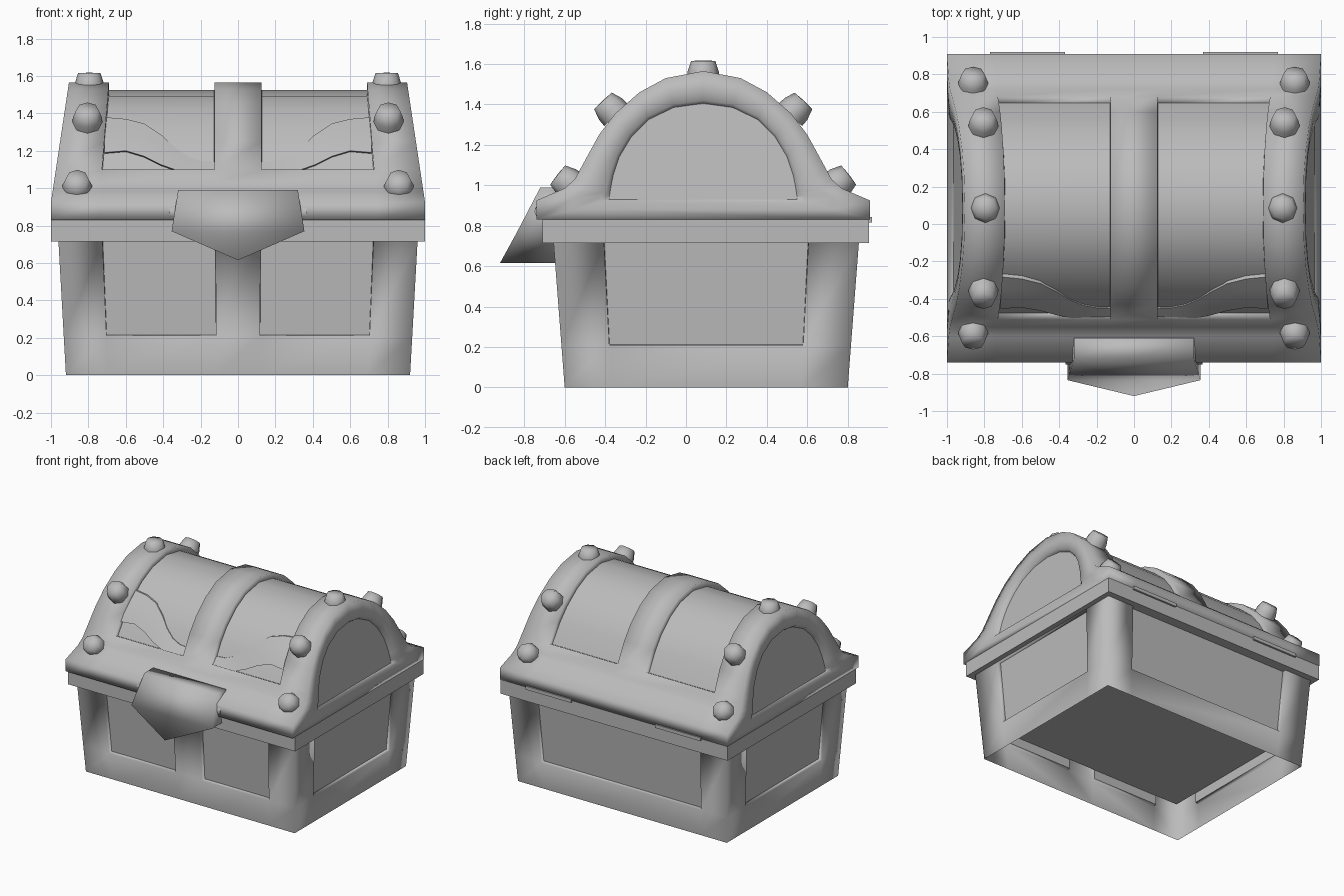
import bpy, bmesh, math
from mathutils import Vector, Matrix

if "Cube" in bpy.data.objects:
    bpy.data.objects.remove(bpy.data.objects["Cube"], do_unlink=True)

grey = bpy.data.materials.new("plain_grey")
grey.use_nodes = True
GREY = (0.5, 0.5, 0.5, 1)
grey.diffuse_color = GREY
grey.node_tree.nodes["Principled BSDF"].inputs["Base Color"].default_value = GREY


def finish(name, bm, angle=None):
    """Turn a bmesh into a smooth object; edges above the angle become sharp."""
    bm.normal_update()
    for f in bm.faces:
        f.smooth = True
    if angle is not None:
        for e in bm.edges:
            if e.calc_face_angle(0) > math.radians(angle):
                e.smooth = False
    me = bpy.data.meshes.new(name)
    bm.to_mesh(me)
    bm.free()
    me.materials.append(grey)
    ob = bpy.data.objects.new(name, me)
    bpy.context.collection.objects.link(ob)
    return ob


def loft(loops):
    """Closed solid through a row of closed loops, capped at both ends."""
    bm = bmesh.new()
    rows = [[bm.verts.new(p) for p in loop] for loop in loops]
    n = len(rows[0])
    for a, b in zip(rows, rows[1:]):
        for i in range(n):
            j = (i + 1) % n
            bm.faces.new((a[i], a[j], b[j], b[i]))
    bm.faces.new(rows[0])
    bm.faces.new(rows[-1])
    bmesh.ops.recalc_face_normals(bm, faces=bm.faces)
    bm.normal_update()
    return bm


def recess(bm, faces, depth):
    """Sink a panel; its floor is crisp while the frame lip stays soft."""
    walls = bmesh.ops.inset_region(bm, faces=faces, thickness=0.002, depth=-depth,
                                   use_even_offset=True, use_boundary=True)["faces"]
    floor_edges = {e for f in faces for e in f.edges}
    for f in walls:
        for e in f.edges:
            if e in floor_edges:
                e.smooth = False


def box(name, x0, x1, y0, y1, z0, z1):
    loops = [[(x, y0, z0), (x, y1, z0), (x, y1, z1), (x, y0, z1)] for x in (x0, x1)]
    return finish(name, loft(loops), 40)


# Chest body: four tapered walls with sunken panels, open underneath
CY = 0.1
LEVELS = (0, 0.21, 0.715)
FRONT = (-1, -0.755, -0.125, 0.125, 0.755, 1)
BACK = (-1, -0.755, 0.755, 1)
SIDE = (-1, -0.67, 0.67, 1)
bm = bmesh.new()
panels = []
walls = [(FRONT, lambda u: (u, -1)), (SIDE, lambda u: (1, u)),
         (BACK, lambda u: (-u, 1)), (SIDE, lambda u: (-1, -u))]
for cols, place in walls:
    grid = []
    for z in LEVELS:
        t = z / 0.715
        hx, hy = 0.92 + 0.04 * t, 0.70 + 0.055 * t
        grid.append([bm.verts.new((place(u)[0] * hx, CY + place(u)[1] * hy, z)) for u in cols])
    for r in range(2):
        for c in range(len(cols) - 1):
            f = bm.faces.new((grid[r][c], grid[r][c + 1], grid[r + 1][c + 1], grid[r + 1][c]))
            if r == 1 and 0 < c < len(cols) - 2 and not (cols is FRONT and c == 2):
                panels.append(f)
bmesh.ops.remove_doubles(bm, verts=bm.verts, dist=0.0005)
bm.normal_update()
for f in panels:
    recess(bm, [f], 0.03)
finish("chest_body", bm)

# Raised floor inside the body
box("chest_floor", -0.9, 0.9, -0.59, 0.79, 0.29, 0.31)

# Rim under the lid
box("body_rim", -1, 1, -0.71, 0.905, 0.715, 0.83)

# Lid: half profiles (y, z) mirrored about the arch centre
AY = 0.085
OUTER = [(-.74, .83), (-.74, .925), (-.60, .985), (-.55, 1.03), (-.512, 1.10), (-.43, 1.25),
         (-.35, 1.355), (-.23, 1.46), (-.10, 1.53), (AY, 1.565)]
INNER = [(-.38, .93), (-.378, .95), (-.375, .97), (-.37, 1.0), (-.36, 1.05), (-.33, 1.14),
         (-.27, 1.24), (-.185, 1.325), (-.06, 1.385), (AY, 1.405)]


def full(half):
    return half + [(2 * AY - y, z) for y, z in reversed(half[:-1])]


def end_x(z):
    return 1.0 - 0.15 * max(0, z - 0.925)


def band_x(z):
    return 0.69 + 0.08 * (1.57 - z)


def between(t):
    return [(a[0] + (b[0] - a[0]) * t, a[1] + (b[1] - a[1]) * t) for a, b in zip(outer, inner)]


outer, inner = full(OUTER), full(INNER)


def lid_half(s):
    """Cross-sections from the sunken end panel, over the rounded arch, to the middle band."""
    return [[(s * (end_x(z) - 0.035), y, z) for y, z in inner],
            [(s * (end_x(z) - 0.008), y, z) for y, z in between(0.9)],
            [(s * end_x(z), y, z) for y, z in between(0.5)],
            [(s * end_x(z), y, z) for y, z in outer],
            [(s * band_x(z), y, z) for y, z in outer],
            [(s * 0.125, y, z) for y, z in outer]]


bm = loft(lid_half(-1) + lid_half(1)[::-1])
for f in bm.faces:
    if len(f.verts) > 4:
        for e in f.edges:
            e.smooth = False
for s in (-1, 1):
    cells = [f for f in bm.faces if len(f.verts) == 4 and f.calc_center_median().z > 1.1
             and 0.2 < s * f.calc_center_median().x < 0.6]
    recess(bm, cells, 0.04)
finish("lid", bm)


# Wavy raised straps on the front of the lid
def barrel_y(z):
    for (y0, z0), (y1, z1) in zip(OUTER[1:], OUTER[2:]):
        if z <= z1:
            return y0 + (y1 - y0) * (z - z0) / (z1 - z0) + 0.042
    return AY


WAVE = [(.12, 1.14, 1.06), (.20, 1.145, 1.07), (.27, 1.17, 1.08), (.34, 1.22, 1.10),
        (.41, 1.285, 1.125), (.50, 1.345, 1.17), (.60, 1.37, 1.20), (.715, 1.38, 1.19)]
for s, side in ((1, "left"), (-1, "right")):
    loops = []
    for x, top, low in WAVE:
        loop = []
        for k in range(4):
            z = top + (low - top) * k / 3
            loop.append((s * x, barrel_y(z) - 0.003 - 0.029 * k / 3, z))
        loop += [(s * x, barrel_y(low) + 0.03, low - 0.01), (s * x, barrel_y(top) + 0.05, top - 0.01)]
        loops.append(loop)
    finish(side + "_wavy_strap", loft(loops), 50)

# Rivets along both end bands, pointing outward from the arch
RIVETS = [(0.86, -0.591, 1.017, 52), (0.805, -0.373, 1.377, 43), (0.795, AY, 1.56, 0),
          (0.805, 0.543, 1.377, -43), (0.86, 0.761, 1.017, -52)]
for s, side in ((1, "left"), (-1, "right")):
    for i, (x, y, z, tilt) in enumerate(RIVETS):
        bm = bmesh.new()
        rings = [(0.08, -0.04), (0.078, 0.0), (0.06, 0.055)]
        rows = [[bm.verts.new((r * math.cos(a * math.pi / 4), r * math.sin(a * math.pi / 4), h))
                 for a in range(8)] for r, h in rings]
        tip = bm.verts.new((0, 0, 0.058))
        for a in range(8):
            b = (a + 1) % 8
            for lo, hi in zip(rows, rows[1:]):
                bm.faces.new((lo[a], lo[b], hi[b], hi[a]))
            bm.faces.new((rows[2][a], rows[2][b], tip))
        bm.faces.new(rows[0][::-1])
        bm.transform(Matrix.Translation(Vector((s * x, y, z)))
                     @ Matrix.Rotation(math.radians(tilt), 4, 'X'))
        finish(f"{side}_rivet_{i + 1}", bm, 85)

# Pointed latch with a sloping front
LATCH = [(-.32, .99, -.72), (0, .99, -.72), (.32, .99, -.72), (.355, .77, -.835),
         (0, .615, -.92), (-.355, .77, -.835)]
finish("latch", loft([[(x, y, z) for x, z, y in LATCH],
                      [(x, -0.61, z) for x, z, y in LATCH]]))

# Latch axle
finish("latch_axle", loft([[(x, -0.71 + 0.04 * math.cos(a * math.pi / 4),
                             0.87 + 0.04 * math.sin(a * math.pi / 4)) for a in range(8)]
                           for x in (-0.365, 0.365)]), 50)

# Back hinges
for s, side in ((1, "left"), (-1, "right")):
    box(side + "_hinge", s * 0.37, s * 0.77, 0.89, 0.92, 0.815, 0.842)
